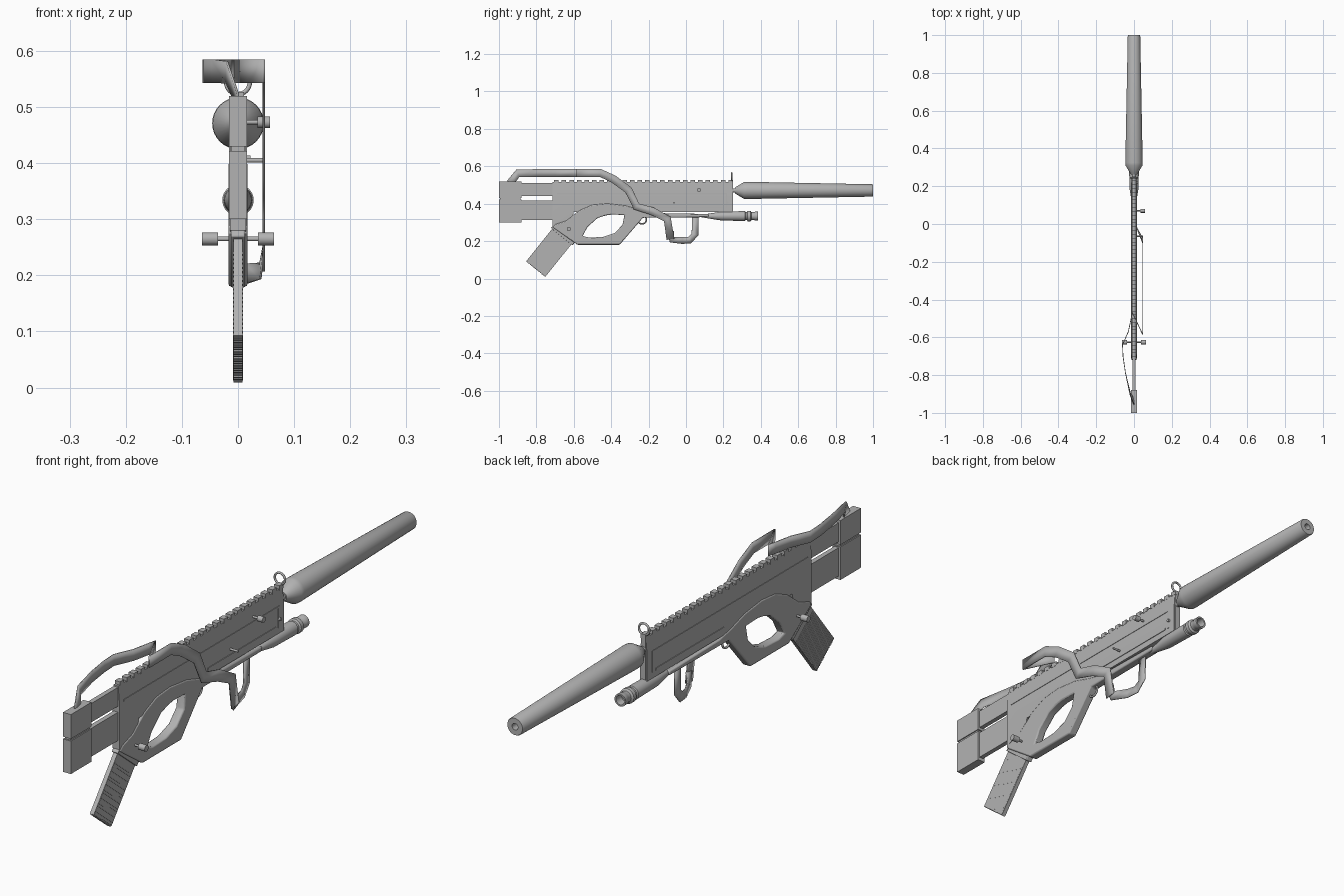
import bpy, bmesh, math
from mathutils import Vector, Matrix

if "Cube" in bpy.data.objects:
    bpy.data.objects.remove(bpy.data.objects["Cube"])

grey = bpy.data.materials.new("plain grey")
grey.use_nodes = True
grey.diffuse_color = (0.45, 0.45, 0.45, 1)
grey.node_tree.nodes["Principled BSDF"].inputs["Base Color"].default_value = (0.45, 0.45, 0.45, 1)


def finish(name, bm, bevel=0):
    bmesh.ops.recalc_face_normals(bm, faces=bm.faces)
    mesh = bpy.data.meshes.new(name)
    bm.to_mesh(mesh)
    bm.free()
    ob = bpy.data.objects.new(name, mesh)
    bpy.context.collection.objects.link(ob)
    mesh.materials.append(grey)
    bpy.ops.object.select_all(action="DESELECT")
    ob.select_set(True)
    bpy.context.view_layer.objects.active = ob
    bpy.ops.object.shade_smooth_by_angle(angle=math.radians(35))
    if bevel:
        mod = ob.modifiers.new("bevel", "BEVEL")
        mod.width, mod.segments, mod.limit_method = bevel, 2, "ANGLE"
    return ob


def prism(bm, loops, half, x=0):
    """Side outline (y, z), with optional holes, extruded across x."""
    edges = []
    for loop in loops:
        vs = [bm.verts.new((x - half, y, z)) for y, z in loop]
        edges += [bm.edges.new((a, b)) for a, b in zip(vs, vs[1:] + vs[:1])]
    geom = bmesh.ops.triangle_fill(bm, edges=edges, use_beauty=True)["geom"]
    faces = [f for f in geom if isinstance(f, bmesh.types.BMFace)]
    new = bmesh.ops.extrude_face_region(bm, geom=faces, use_keep_orig=True)["geom"]
    bmesh.ops.translate(bm, vec=(2 * half, 0, 0),
                        verts=[v for v in new if isinstance(v, bmesh.types.BMVert)])
    return bm


def rect(y0, y1, z0, z1):
    return [(y0, z0), (y1, z0), (y1, z1), (y0, z1)]


def lathe(name, profile, z):
    """Profile of (radius, y) turned about a lengthwise axis."""
    bm = bmesh.new()
    vs = [bm.verts.new((r, y, z)) for r, y in profile]
    es = [bm.edges.new(p) for p in zip(vs, vs[1:])]
    bmesh.ops.spin(bm, geom=vs + es, cent=(0, 0, z), axis=(0, 1, 0),
                   angle=math.tau, steps=32, use_merge=True)
    bmesh.ops.remove_doubles(bm, verts=bm.verts, dist=0.0002)
    return finish(name, bm)


def rod(bm, x0, x1, y, z, r):
    """Cylinder running across the model."""
    mat = Matrix.Translation(((x0 + x1) / 2, y, z)) @ Matrix.Rotation(math.pi / 2, 4, "Y")
    bmesh.ops.create_cone(bm, cap_ends=True, segments=20, radius1=r, radius2=r,
                          depth=abs(x1 - x0), matrix=mat)


def ring(name, loc, rot, major, minor):
    bpy.ops.mesh.primitive_torus_add(location=loc, rotation=rot, major_radius=major,
                                     minor_radius=minor, major_segments=32, minor_segments=8)
    ob = bpy.context.object
    ob.name = name
    ob.data.materials.append(grey)
    bpy.ops.object.shade_smooth_by_angle(angle=math.radians(60))


# Receiver, narrowing towards the rail
bm = prism(bmesh.new(), [[(-.714, .515), (.248, .515), (.248, .355), (-.6, .355),
                          (-.63, .23), (-.714, .28)]], .0145)
bmesh.ops.bisect_plane(bm, geom=bm.verts[:] + bm.edges[:] + bm.faces[:],
                       plane_co=(0, 0, .455), plane_no=(0, 0, 1))
for v in bm.verts:
    if v.co.z > .5:
        v.co.x *= .65
finish("receiver", bm)

# Lower frame with the grip opening
frame = [(-.714, .275), (-.58, .18), (-.355, .18), (-.23, .325), (.12, .328), (.12, .345),
         (-.17, .35), (-.24, .365), (-.32, .39), (-.42, .402), (-.5, .395), (-.57, .365),
         (-.64, .31), (-.7, .29)]
hole = [(-.553, .227), (-.527, .275), (-.473, .323), (-.43, .337), (-.398, .342), (-.329, .34),
        (-.34, .286), (-.382, .243), (-.446, .222), (-.516, .219)]
finish("grip_frame", prism(bmesh.new(), [frame, hole], .0172), bevel=.005)

# Raised strips along both sides
bm = bmesh.new()
for side in (-1, 1):
    prism(bm, [rect(-.69, .22, .45, .457)], .0015, side * .0148)
    prism(bm, [rect(-.2, .2, .378, .386)], .002, side * .015)
    prism(bm, [rect(.213, .22, .378, .457)], .0015, side * .0148)
finish("side_strips", bm)

# Toothed top rail
bm = bmesh.new()
for i in range(24):
    y = -.705 + i * .0405
    prism(bm, [rect(y, y + .024, .51, .527)], .0105)
finish("top_rail", bm)

# Shoulder stock: two connecting bars and a split butt
bm = bmesh.new()
prism(bm, [rect(-.9, -.7, .44, .51)], .009)
prism(bm, [rect(-.9, -.7, .313, .418)], .009)
finish("stock_bars", bm)
bm = bmesh.new()
prism(bm, [rect(-1, -.88, .43, .52)], .016)
prism(bm, [rect(-1, -.88, .30, .422)], .016)
prism(bm, [rect(-.995, -.885, .41, .44)], .012)
finish("butt", bm)

# Slanted magazine with a collar and ribs
top, along = Vector((-.657, .233)), Vector((-.626, -.78))
across = Vector((.78, -.626))


def slab(t0, t1, s0, s1):
    return [tuple(top + along * t + across * s)
            for t, s in ((t0, s0), (t1, s0), (t1, s1), (t0, s1))]


finish("magazine", prism(bmesh.new(), [slab(-.03, .233, -.066, .066)], .008))
finish("magazine_collar", prism(bmesh.new(), [slab(-.015, .012, -.074, .074)], .0125), bevel=.003)
bm = bmesh.new()
for i in range(20):
    t = .04 + i * .0098
    prism(bm, [slab(t, t + .005, -.064, .064)], .009)
    s = -.064 + i * .0066
    prism(bm, [slab(.23, .2355, s, s + .003)], .008)
finish("magazine_ribs", bm)

# Cross pins with knobs
bm = bmesh.new()
rod(bm, -.06, .06, -.626, .265, .004)
for side in (-1, 1):
    rod(bm, side * .036, side * .064, -.626, .265, .0115)
rod(bm, 0, .04, .07, .473, .004)
rod(bm, .035, .057, .07, .473, .0105)
rod(bm, 0, .022, .22, .408, .006)
rod(bm, 0, .047, -.065, .405, .004)
finish("cross_pins", bm)

# Barrel and suppressor with a bored muzzle
lathe("barrel", [(0, .2), (.011, .2), (.011, .3), (0, .3)], .471)
lathe("suppressor", [(0, .262), (.016, .262), (.022, .272), (.045, .31), (.046, .325), (.033, .996),
                     (.031, 1), (.012, 1), (.012, .93), (0, .93)], .471)

# Lamp under the barrel
lathe("lamp", [(0, .08), (.006, .08), (.024, .19), (.026, .3), (.026, .315), (.022, .318),
               (.022, .326), (.028, .33), (.028, .345), (.021, .35), (.021, .365), (.023, .368),
               (.023, .385), (.017, .385), (.015, .355), (0, .355)], .334)

# Front sight ring and post, swivel loop below
ring("front_sight_ring", (0, .245, .544), (math.pi / 2, 0, 0), .021, .004)
finish("front_sight_post", prism(bmesh.new(), [rect(.238, .25, .36, .525)], .009))
ring("lower_swivel", (0, -.235, .315), (0, math.pi / 2, 0), .023, .004)


def ribbon(name, path, width):
    """Flat band following a path, its width kept in the side plane."""
    pts = [Vector(p) for p in path]
    bm, prev, rows = bmesh.new(), Vector((0, 0, 1)), []
    for i, p in enumerate(pts):
        t = pts[min(i + 1, len(pts) - 1)] - pts[max(i - 1, 0)]
        w = Vector((0, -t.z, t.y))
        w = w.normalized() if w.length > .03 else prev.copy()
        if w.dot(prev) < 0:
            w.negate()
        prev = w
        rows.append([bm.verts.new(p + w * width / 2 * k) for k in (-1, 1)])
    for a, b in zip(rows, rows[1:]):
        bm.faces.new((a[0], b[0], b[1], a[1]))
    ob = finish(name, bm)
    mod = ob.modifiers.new("thickness", "SOLIDIFY")
    mod.thickness, mod.offset = .004, 0


# Carrying strap: from the butt, folded over the rail, down the side and under
ribbon("strap_rear", [(0, -.94, .51), (-.02, -.9, .562), (-.045, -.79, .564), (-.058, -.7, .564),
                      (-.061, -.64, .564), (-.03, -.57, .564), (-.015, -.5, .564),
                      (-.008, -.47, .564)], .042)
ribbon("strap_side", [(-.008, -.47, .564), (.02, -.53, .564), (.046, -.585, .564)], .042)
ribbon("strap_front", [(.046, -.585, .564), (.046, -.457, .564), (.046, -.388, .532),
                       (.046, -.307, .473), (.046, -.265, .385), (.046, -.18, .36),
                       (.046, -.1, .318), (.046, -.083, .21)], .042)
ribbon("strap_lower", [(.046, -.083, .25), (.04, -.075, .208), (.015, -.02, .203),
                       (.006, .02, .205), (.002, .048, .235), (0, .05, .335)], .036)
